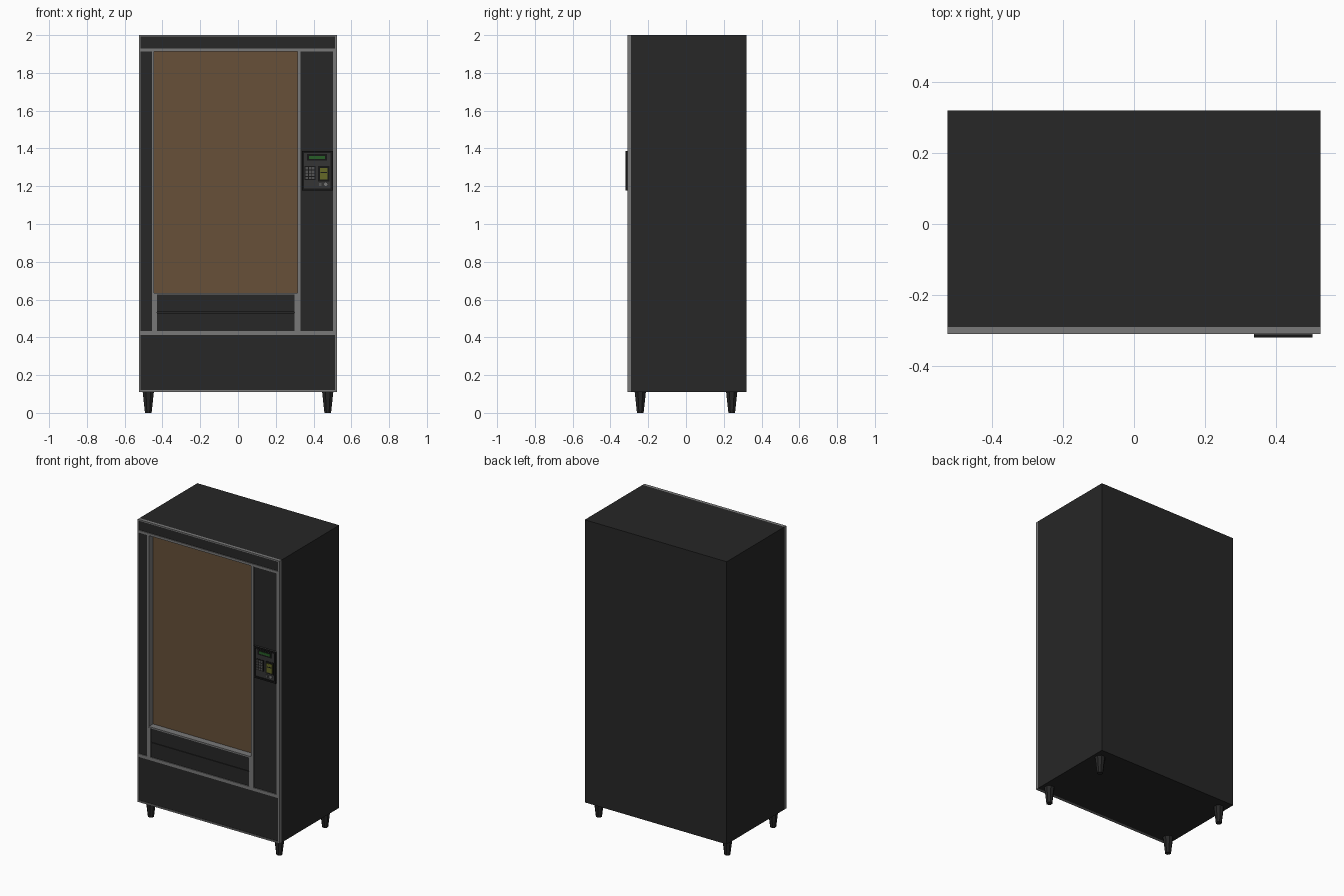
import bpy, math

if "Cube" in bpy.data.objects:
    bpy.data.objects.remove(bpy.data.objects["Cube"])


def material(name, r, g, b):
    m = bpy.data.materials.new(name)
    m.diffuse_color = (r, g, b, 1)
    m.use_nodes = True
    m.node_tree.nodes["Principled BSDF"].inputs["Base Color"].default_value = m.diffuse_color
    return m


DARK = material("dark_paint", 0.02, 0.02, 0.02)
TRIM = material("trim_metal", 0.19, 0.19, 0.19)
BROWN = material("brown_window", 0.135, 0.08, 0.04)
BLACK = material("black_plastic", 0.008, 0.008, 0.008)
PLATE = material("plate_grey", 0.035, 0.035, 0.035)
KEY = material("key_grey", 0.09, 0.09, 0.09)
GREEN = material("display_green", 0.02, 0.11, 0.02)
YELLOW = material("slot_yellow", 0.13, 0.14, 0.02)


def box(name, x, y, z, mat):
    """Box from (min, max) ranges on each axis."""
    bpy.ops.mesh.primitive_cube_add(
        size=1, location=[(a + b) / 2 for a, b in (x, y, z)])
    ob = bpy.context.object
    ob.name = name
    ob.scale = [b - a for a, b in (x, y, z)]
    bpy.ops.object.transform_apply(location=False, rotation=False, scale=True)
    ob.data.materials.append(mat)
    return ob


W, BACK, FACE, FRONT = 0.525, 0.32, -0.29, -0.31
WX, WZ, GLASS = (-0.447, 0.317), (0.632, 1.918), -0.26

# Cabinet with a recess for the window
cabinet = box("cabinet", (-W, W), (FACE, BACK), (0.11, 2.0), DARK)
cutter = box("window_cutter", WX, (-0.4, GLASS), WZ, DARK)
cutter.hide_render = True
cut = cabinet.modifiers.new("window_recess", "BOOLEAN")
cut.operation, cut.solver, cut.object = "DIFFERENCE", "EXACT", cutter
bpy.context.view_layer.objects.active = cabinet
bpy.ops.object.modifier_apply(modifier=cut.name)
bpy.data.objects.remove(cutter)

# Window pane and the jambs lining its recess
box("window", WX, (GLASS - 0.004, GLASS + 0.002), WZ, BROWN)
t = 0.003
for name, x, z in (
        ("window_jamb_left", (WX[0], WX[0] + t), WZ),
        ("window_jamb_right", (WX[1] - t, WX[1]), WZ),
        ("window_head", WX, (WZ[1] - t, WZ[1])),
        ("window_sill", WX, (WZ[0] - 0.006, WZ[0] + t))):
    box(name, x, (FRONT + 0.001, GLASS - 0.004), z, TRIM)

# Raised trim frame on the door
for name, x, z in (
        ("frame_left", (-W, -0.515), (0.11, 2.0)),
        ("frame_right", (0.513, W), (0.11, 2.0)),
        ("frame_top", (-0.515, 0.513), (1.992, 2.0)),
        ("frame_upper_rail", (-0.515, 0.513), (1.912, 1.928)),
        ("frame_lower_rail", (-0.515, 0.513), (0.412, 0.433)),
        ("frame_bottom", (-0.515, 0.513), (0.11, 0.12)),
        ("window_post_left", (-0.455, -0.447), (0.433, 1.912)),
        ("window_post_right", (0.317, 0.331), (0.433, 1.912)),
        ("side_panel_edge", (0.503, 0.513), (0.433, 1.912)),
        ("tray_post_left", (-0.447, -0.43), (0.433, 0.63)),
        ("tray_post_right", (0.30, 0.317), (0.433, 0.63))):
    box(name, x, (FRONT, FACE), z, TRIM)

# Dark infill panels, set slightly behind the trim
for name, x, z in (
        ("header_panel", (-0.515, 0.513), (1.928, 1.992)),
        ("left_panel", (-0.515, -0.455), (0.433, 1.912)),
        ("control_panel", (0.331, 0.503), (0.433, 1.912)),
        ("base_panel", (-0.515, 0.513), (0.12, 0.412)),
        ("delivery_flap_upper", (-0.43, 0.30), (0.533, 0.626)),
        ("delivery_flap_lower", (-0.43, 0.30), (0.433, 0.530))):
    box(name, x, (-0.304, FACE), z, DARK)

# Payment unit: housing rim around an inset plate
HX, HZ = (0.338, 0.502), (1.177, 1.387)
r = 0.011
box("unit_plate", HX, (-0.313, -0.30), HZ, PLATE)
for name, x, z in (
        ("unit_rim_left", (HX[0], HX[0] + r), HZ),
        ("unit_rim_right", (HX[1] - r, HX[1]), HZ),
        ("unit_rim_top", (HX[0] + r, HX[1] - r), (HZ[1] - r, HZ[1])),
        ("unit_rim_bottom", (HX[0] + r, HX[1] - r), (HZ[0], HZ[0] + r))):
    box(name, x, (-0.32, -0.30), z, BLACK)

# Display
box("display_bezel", (0.364, 0.472), (-0.315, -0.31), (1.335, 1.370), BLACK)
box("display", (0.376, 0.46), (-0.317, -0.31), (1.345, 1.361), GREEN)

# Keypad of three by four buttons
box("keypad_base", (0.353, 0.41), (-0.315, -0.31), (1.232, 1.306), BLACK)
for row in range(4):
    for col in range(3):
        x, z = 0.358 + col * 0.017, 1.237 + row * 0.017
        box("keypad_button", (x, x + 0.013), (-0.318, -0.31),
            (z, z + 0.013), KEY)

# Note acceptor
box("note_bezel", (0.424, 0.484), (-0.315, -0.31), (1.226, 1.308), BLACK)
box("note_mouth", (0.433, 0.475), (-0.318, -0.31), (1.236, 1.296), YELLOW)
box("note_slot", (0.438, 0.470), (-0.319, -0.31), (1.270, 1.276), BLACK)

# Coin slot and return button
box("coin_slot", (0.428, 0.442), (-0.317, -0.31), (1.202, 1.216), KEY)
bpy.ops.mesh.primitive_cylinder_add(
    vertices=16, radius=0.009, depth=0.008, location=(0.464, -0.314, 1.21),
    rotation=(math.pi / 2, 0, 0))
button = bpy.context.object
button.name = "coin_return_button"
button.data.materials.append(TRIM)

# Four tapered legs
for x in (-0.475, 0.475):
    for y in (-0.242, 0.242):
        bpy.ops.mesh.primitive_cone_add(
            vertices=8, radius1=0.019, radius2=0.032, depth=0.11,
            location=(x, y, 0.055), rotation=(0, 0, math.pi / 8))
        leg = bpy.context.object
        leg.name = "leg"
        leg.data.materials.append(DARK)
